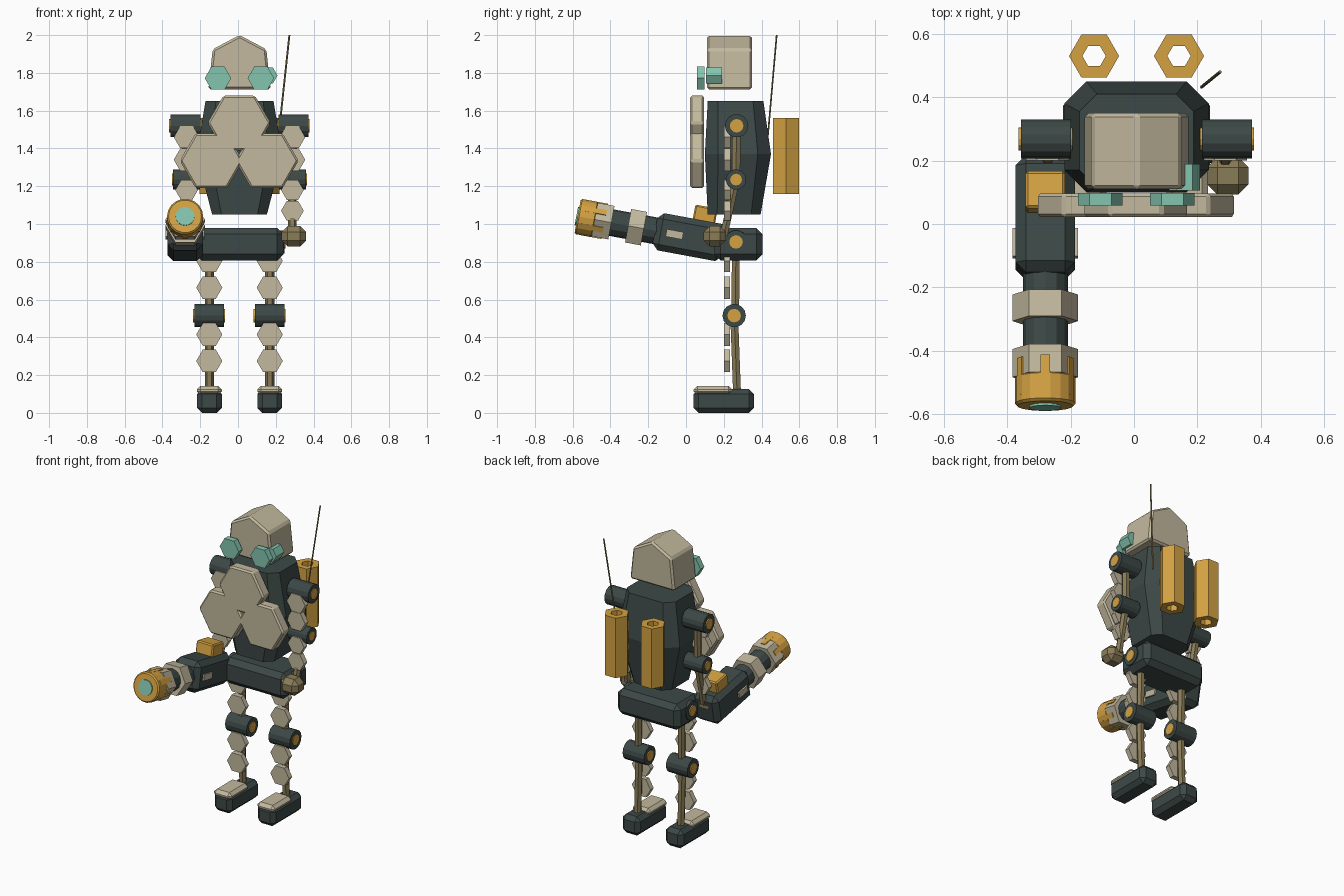
import bpy, bmesh, math
from mathutils import Vector, Matrix

if "Cube" in bpy.data.objects:
    bpy.data.objects.remove(bpy.data.objects["Cube"])

CX = 0.008          # mirror axis of the body


def material(name, rgb):
    m = bpy.data.materials.new(name)
    m.diffuse_color = (*rgb, 1)
    m.use_nodes = True
    m.node_tree.nodes["Principled BSDF"].inputs["Base Color"].default_value = m.diffuse_color
    return m


PALE = material("pale_armour", (0.54, 0.48, 0.34))
DARK = material("dark_green_grey", (0.046, 0.066, 0.062))
GOLD = material("gold", (0.66, 0.36, 0.055))
TEAL = material("teal_glass", (0.23, 0.56, 0.43))
OLIVE = material("olive_metal", (0.25, 0.20, 0.095))


def finish(name, bm, mat, bevel=0.0):
    bmesh.ops.recalc_face_normals(bm, faces=bm.faces)
    me = bpy.data.meshes.new(name)
    bm.to_mesh(me)
    bm.free()
    me.materials.append(mat)
    ob = bpy.data.objects.new(name, me)
    bpy.context.collection.objects.link(ob)
    if bevel:
        mod = ob.modifiers.new("bevel", 'BEVEL')
        mod.width = bevel
        mod.segments = 1
        mod.limit_method = 'ANGLE'
    return ob


def loft(name, rings, mat, bevel=0.0, closed=False):
    """Skin a list of point rings; cap the ends or join last to first."""
    bm = bmesh.new()
    vs = [[bm.verts.new(p) for p in ring] for ring in rings]
    pairs = list(zip(vs, vs[1:])) + ([(vs[-1], vs[0])] if closed else [])
    n = len(vs[0])
    for a, b in pairs:
        for i in range(n):
            j = (i + 1) % n
            bm.faces.new((a[i], a[j], b[j], b[i]))
    if not closed:
        bm.faces.new(vs[0])
        bm.faces.new(vs[-1])
    return finish(name, bm, mat, bevel)


def ring(p, d, r, n):
    d = Vector(d).normalized()
    a = Vector((0, 1, 0)) if abs(d.x) > 0.9 else Vector((1, 0, 0))
    b = d.cross(a).normalized()
    return [Vector(p) + r * (a * math.cos(t) + b * math.sin(t))
            for t in (2 * math.pi * k / n for k in range(n))]


def prism(name, p0, p1, r, n, mat, bevel=0.0):
    d = Vector(p1) - Vector(p0)
    return loft(name, [ring(p0, d, r, n), ring(p1, d, r, n)], mat, bevel)


def tube(name, p0, p1, r, hole, n, mat):
    d = Vector(p1) - Vector(p0)
    return loft(name, [ring(p0, d, r, n), ring(p1, d, r, n),
                       ring(p1, d, hole, n), ring(p0, d, hole, n)], mat, closed=True)


def box(name, c, size, mat, bevel=0.0, rot=None):
    bm = bmesh.new()
    m = Matrix.Translation(c) @ (rot or Matrix()) @ Matrix.Diagonal((*size, 1))
    bmesh.ops.create_cube(bm, size=1, matrix=m)
    return finish(name, bm, mat, bevel)


def hex_plate(name, x, z, r, y0, y1, mat, bevel=0.0):
    return prism(name, (x, y0, z), (x, y1, z), r, 6, mat, bevel)


def joint(name, x, y, z, r, half):
    """Dark hinge barrel with a slightly longer gold pin."""
    prism(name, (x - half, y, z), (x + half, y, z), r, 14, DARK)
    prism(name + "_pin", (x - half - 0.007, y, z), (x + half + 0.005, y, z), r * 0.58, 12, GOLD)


# Torso: three chamfered rectangles
def chamfered(hx, y0, y1, c, z):
    return [(CX + x, y, z) for x, y in (
        (-hx, y0 + c), (-hx + c, y0), (hx - c, y0), (hx, y0 + c),
        (hx, y1 - c), (hx - c, y1), (-hx + c, y1), (-hx, y1 - c))]


loft("torso", [chamfered(0.145, 0.115, 0.395, 0.05, 1.05),
               chamfered(0.228, 0.10, 0.45, 0.07, 1.37),
               chamfered(0.18, 0.115, 0.41, 0.055, 1.65)], DARK)

# Chest armour: three overlapping hexagons
for i, (x, z) in enumerate(((0, 1.535), (-0.147, 1.335), (0.147, 1.335))):
    hex_plate(f"chest_plate_{i}", CX - 0.002 + x, z, 0.167, 0.022, 0.096, PALE, 0.01)

# Head: five-sided gable
outline = [(-0.165, 1.712), (0.165, 1.712), (0.142, 1.925), (0, 2.0), (-0.142, 1.925)]
loft("head", [[(CX + x, y, z) for x, z in outline] for y in (0.11, 0.35)], PALE, 0.012)

# Lenses
hex_plate("left_lens", -0.106, 1.772, 0.07, 0.058, 0.098, TEAL)
hex_plate("right_lens", 0.121, 1.772, 0.07, 0.058, 0.098, TEAL)
hex_plate("side_lens", 0.16, 1.786, 0.049, 0.105, 0.19, TEAL)

# Antenna
prism("antenna", (0.213, 0.432, 1.45), (0.272, 0.48, 2.0), 0.005, 6, OLIVE)

# Pelvis
box("pelvis", (CX, 0.278, 0.893), (0.465, 0.255, 0.172), DARK, 0.033)

for s, side in ((-1, "left"), (1, "right")):
    ax, lx = CX + s * 0.286, CX + s * 0.16
    ex = CX + s * 0.28
    # Back canister, open at both ends
    tx = CX + s * 0.134
    tube(side + "_back_canister", (tx, 0.53, 1.16), (tx, 0.53, 1.56), 0.079, 0.037, 6, GOLD)

    # Hinges
    joint(side + "_shoulder", ax, 0.268, 1.52, 0.062, 0.079)
    joint(side + "_elbow", ex, 0.265, 1.235, 0.054, 0.071)
    joint(side + "_hip", lx, 0.265, 0.905, 0.062, 0.079)
    joint(side + "_knee", lx, 0.255, 0.515, 0.062, 0.079)

    # Limb rods
    prism(side + "_upper_arm", (ex, 0.267, 1.52), (ex, 0.265, 1.235), 0.025, 6, OLIVE)
    prism(side + "_forearm", (ex, 0.265, 1.235), (ex, 0.2, 0.94), 0.023, 6, OLIVE)
    prism(side + "_thigh", (lx, 0.265, 0.9), (lx, 0.26, 0.515), 0.024, 6, OLIVE)
    prism(side + "_shin", (lx, 0.255, 0.515), (lx, 0.27, 0.11), 0.024, 6, OLIVE)
    box(side + "_hand", (ex + s * 0.008, 0.152, 0.935), (0.13, 0.118, 0.108), OLIVE, 0.032)

    # Hexagonal limb armour
    for i, z in enumerate((1.46, 1.34)):
        hex_plate(f"{side}_upper_arm_plate_{i}", ex, z, 0.068, 0.2, 0.235, PALE)
    for i, z in enumerate((1.18, 1.07)):
        hex_plate(f"{side}_forearm_plate_{i}", ex, z, 0.06, 0.2, 0.235, PALE)
    for i, z in enumerate((0.805, 0.663, 0.415, 0.275)):
        hex_plate(f"{side}_leg_plate_{i}", lx, z, 0.069, 0.2, 0.233, PALE)

    # Foot with toe cap
    box(side + "_foot", (lx, 0.2, 0.063), (0.132, 0.32, 0.126), DARK, 0.027)
    box(side + "_toe_cap", (lx, 0.143, 0.118), (0.132, 0.205, 0.05), PALE, 0.02)

# Arm cannon, built along a tilted axis
TILT = math.radians(10.5)
GUN_ROT = Matrix.Rotation(-TILT, 4, 'X')
BASE = Vector((-0.28, 0.2, 0.897))
FWD = Vector((0, -math.cos(TILT), math.sin(TILT)))
UP = Vector((0, math.sin(TILT), math.cos(TILT)))


def on_gun(s, up=0.0, x=0.0):
    return BASE + FWD * s + UP * up + Vector((x, 0, 0))


box("cannon_body", on_gun(0.183), (0.187, 0.375, 0.2), DARK, 0.032, GUN_ROT)
box("cannon_ammo_box", on_gun(0.125, 0.125), (0.126, 0.12, 0.1), GOLD, 0.008, GUN_ROT)
box("cannon_side_vents", on_gun(0.265), (0.206, 0.09, 0.04), PALE, 0.0, GUN_ROT)
prism("cannon_barrel", on_gun(0.35), on_gun(0.76), 0.071, 12, DARK)
prism("cannon_ring_rear", on_gun(0.43), on_gun(0.515), 0.104, 6, PALE)
prism("cannon_ring_front", on_gun(0.605), on_gun(0.695), 0.104, 6, PALE)
prism("cannon_muzzle", on_gun(0.69), on_gun(0.787), 0.096, 18, GOLD, 0.008)
prism("cannon_lens", on_gun(0.77), on_gun(0.794), 0.05, 16, TEAL)

# Gold prongs reaching back over the front ring
for k in range(6):
    t = math.radians(30 + 60 * k)
    rot = GUN_ROT @ Matrix.Rotation(math.pi / 2 - t, 4, 'Y')
    c = on_gun(0.7, 0.083 * math.sin(t), 0.083 * math.cos(t))
    box(f"cannon_prong_{k}", c, (0.03, 0.12, 0.024), GOLD, 0.0, rot)
